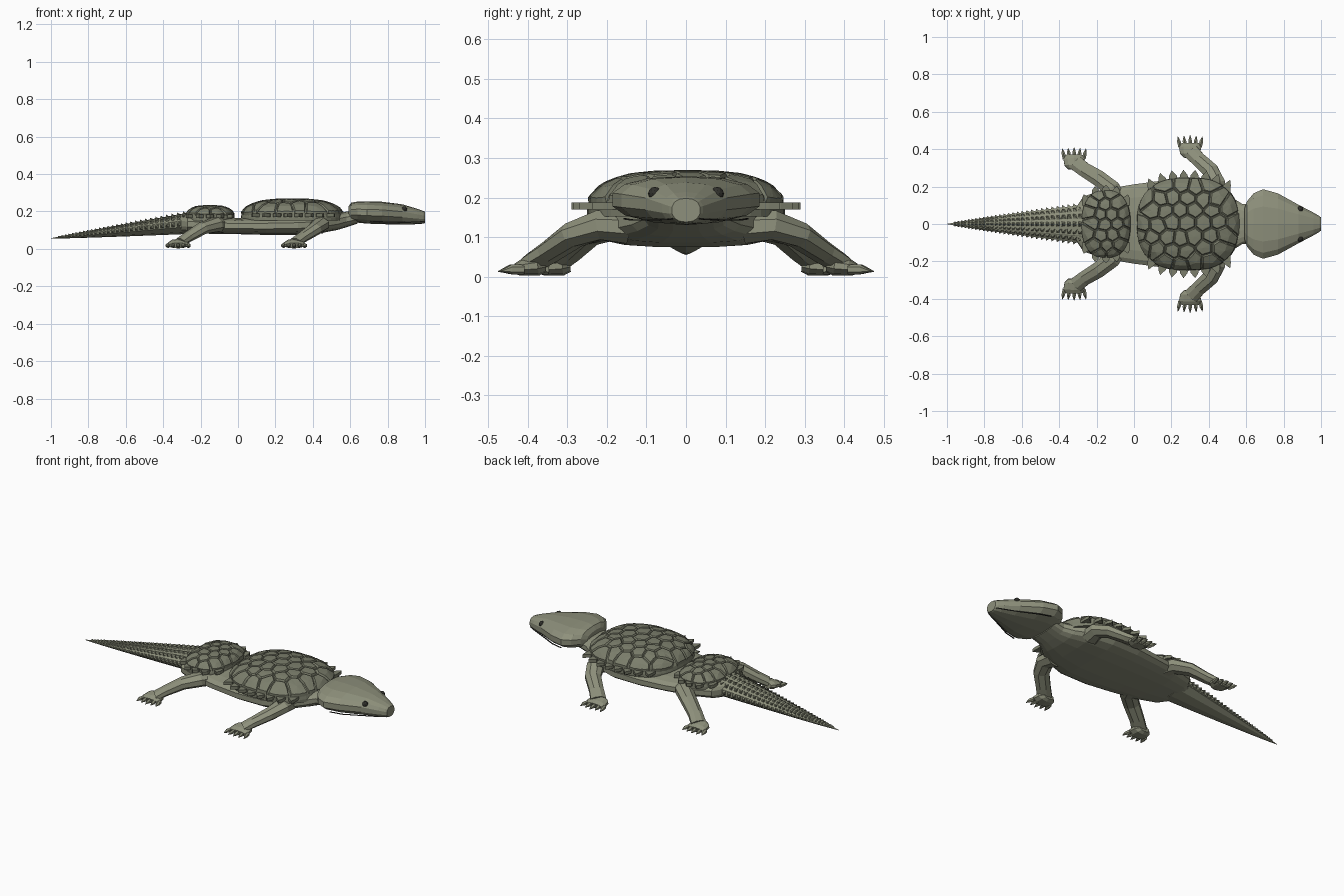
import bpy, bmesh, math, random
from mathutils import Vector as V

if "Cube" in bpy.data.objects:
    bpy.data.objects.remove(bpy.data.objects["Cube"])

random.seed(4)


def mat(name, c):
    m = bpy.data.materials.new(name)
    m.diffuse_color = (*c, 1)
    m.use_nodes = True
    m.node_tree.nodes["Principled BSDF"].inputs["Base Color"].default_value = m.diffuse_color
    return m


SKIN = mat("skin", (0.27, 0.28, 0.20))
SHELL = mat("shell", (0.20, 0.21, 0.15))
DARK = mat("dark", (0.03, 0.03, 0.025))


def finish(bm, name, m):
    bmesh.ops.recalc_face_normals(bm, faces=bm.faces)
    me = bpy.data.meshes.new(name)
    bm.to_mesh(me)
    bm.free()
    me.materials.append(m)
    ob = bpy.data.objects.new(name, me)
    bpy.context.collection.objects.link(ob)
    return ob


def spow(a, e):
    return math.copysign(abs(a) ** e, a)


def loft(bm, rings, n=8, e=1.0):
    """Skin a tube; each ring is (centre, half width, half height)."""
    loops = []
    for i, (c, w, h) in enumerate(rings):
        d = (V(rings[min(i + 1, len(rings) - 1)][0]) - V(rings[max(i - 1, 0)][0])).normalized()
        side = d.cross(V((0, 0, 1))).normalized()
        up = side.cross(d)
        loops.append([bm.verts.new(V(c) + side * w * spow(math.cos(t), e) + up * h * spow(math.sin(t), e))
                      for t in (2 * math.pi * (k + .5) / n for k in range(n))])
    for a, b in zip(loops, loops[1:]):
        for k in range(n):
            bm.faces.new((a[k], a[(k + 1) % n], b[(k + 1) % n], b[k]))
    bm.faces.new(loops[0])
    bm.faces.new(loops[-1])


def along_x(name, secs, n, e):
    """Loft from sections (x, half width, z low, z high)."""
    bm = bmesh.new()
    loft(bm, [((x, 0, 0), w, 1) for x, w, _, _ in secs], n, e)
    bm.verts.ensure_lookup_table()
    for i, (x, w, lo, hi) in enumerate(secs):
        for v in bm.verts[i * n:(i + 1) * n]:
            v.co.z = (lo + hi) / 2 + v.co.z * (hi - lo) / 2
    return finish(bm, name, SKIN)


# Trunk, neck and head
along_x("body", [(-.31, .09, .09, .18), (-.27, .15, .085, .18), (-.15, .19, .08, .172), (0, .215, .078, .165),
                 (.15, .235, .074, .17), (.32, .235, .074, .175), (.45, .20, .085, .18),
                 (.53, .14, .10, .19), (.58, .108, .115, .20), (.64, .105, .135, .20)], 16, .72)
along_x("head", [(.59, .085, .155, .225), (.605, .125, .146, .247), (.64, .168, .14, .253), (.69, .19, .135, .254),
                 (.77, .167, .132, .252), (.88, .105, .130, .238), (.96, .062, .132, .214),
                 (.99, .044, .135, .203), (1.0, .036, .138, .198)], 14, .85)

# Tail with rows of small scutes
def tail_at(x):
    t = (-.26 - x) / .74
    return V((x, 0, .137 - .081 * t)), .108 * (1 - t) ** .9 + .001, .056 * (1 - t) ** .9 + .001


bm = bmesh.new()
loft(bm, [tail_at(-.26 - .74 * k / 8) for k in range(9)], 10)
finish(bm, "tail", SKIN)
bm = bmesh.new()
for ang in (0, 38, 64, 90, 116, 142, 180):
    a = math.radians(ang)
    x = -.27
    while x > -.95:
        c, w, h = tail_at(x)
        step = .016 + .14 * w
        r = .13 * w + .001
        out = V((0, math.cos(a), math.sin(a)))
        tan = V((0, -math.sin(a), math.cos(a)))
        p = c + V((0, w * out.y * .95, h * out.z * .95))
        q = [bm.verts.new(p + V((dx * step, 0, 0)) + tan * r * s - out * r * .3)
             for dx, s in ((0, -1), (0, 1), (-.85, 1), (-.85, -1))]
        tip = bm.verts.new(p + V((-step * .75, 0, 0)) + out * (r * .7 + .001))
        bm.faces.new(q)
        for k in range(4):
            bm.faces.new((q[k], q[(k + 1) % 4], tip))
        x -= step
finish(bm, "tail_scutes", SHELL)


def clip(poly, p, nrm):
    """Keep the part of a 2D convex polygon behind a line."""
    out = []
    for a, b in zip(poly, poly[1:] + poly[:1]):
        da, db = (a - p).dot(nrm), (b - p).dot(nrm)
        if da <= 0:
            out.append(a)
        if da * db < 0:
            out.append(a + (b - a) * (da / (da - db)))
    return out


def shell(name, cx, ax, ay, z0, h, cell, sp_lo, sp_hi, nsp, sp_len):
    ex = 2.5

    def dome(p, lift=0.0):
        r = min(1, (abs(p.x / ax) ** ex + abs(p.y / ay) ** ex) ** (1 / ex))
        g = 1 + lift * .5 / ay * r ** 4
        return V((cx + p.x * g, p.y * g, z0 + h * math.sqrt(1 - r ** 3) + lift))

    rim = [V((ax * spow(math.cos(t), 2 / ex), ay * spow(math.sin(t), 2 / ex)))
           for t in (2 * math.pi * k / 40 for k in range(40))]
    # Smooth dome under the plates
    bm = bmesh.new()
    loops = [[bm.verts.new(dome(p * f) - V((0, 0, .004))) for p in rim] for f in (1, .985, .94, .85, .7, .5, .25)]
    base = [bm.verts.new(dome(p) - V((0, 0, .02))) for p in rim]
    loops.insert(0, base)
    for a, b in zip(loops, loops[1:]):
        for k in range(40):
            bm.faces.new((a[k], a[(k + 1) % 40], b[(k + 1) % 40], b[k]))
    bm.faces.new(loops[-1])
    bm.faces.new(base)
    finish(bm, name, SHELL)
    # Irregular raised plates from jittered cells
    seeds = []
    for j in range(-9, 10):
        for i in range(-9, 10):
            p = V(((i + .5 * (j % 2)) * cell, j * cell * .87))
            p += V((random.uniform(-1, 1), random.uniform(-1, 1))) * cell * .2
            if abs(p.x / ax) ** ex + abs(p.y / ay) ** ex < .93:
                seeds.append(p)
    bm = bmesh.new()
    for s in seeds:
        poly = list(rim)
        for o in seeds:
            if o is not s and (o - s).length < cell * 3:
                poly = clip(poly, (s + o) / 2, o - s)
        if len(poly) < 3:
            continue
        mid = sum(poly, V((0, 0))) / len(poly)
        fine = []
        for a, b in zip(poly, poly[1:] + poly[:1]):
            if (b - a).length > cell * .12:
                fine += [a, (a + b) / 2]
        n = len(fine)
        lo = [bm.verts.new(dome(mid + (p - mid) * .95, -.003)) for p in fine]
        hi = [bm.verts.new(dome(mid + (p - mid) * .82, .006)) for p in fine]
        top = bm.verts.new(dome(mid, .007))
        for k in range(n):
            bm.faces.new((lo[k], lo[(k + 1) % n], hi[(k + 1) % n], hi[k]))
            bm.faces.new((hi[k], hi[(k + 1) % n], top))
    finish(bm, name + "_plates", SHELL)
    # Flat pointed studs along both flanks
    bm = bmesh.new()
    for s in (1, -1):
        for k in range(nsp):
            x = sp_lo + (sp_hi - sp_lo) * k / (nsp - 1)
            y = ay * max(0, 1 - abs((x - cx) / ax) ** ex) ** (1 / ex)
            w = (sp_hi - sp_lo) / (nsp - 1) * .46
            lean = V(((x - cx) * .12, s * sp_len, 0))
            pts = [V((x - w, s * (y - .03), 0)), V((x + w, s * (y - .03), 0)),
                   V((x + w * .8, s * y, 0)) + lean * .3, V((x, s * y, 0)) + lean,
                   V((x - w * .8, s * y, 0)) + lean * .3]
            b = [bm.verts.new(p + V((0, 0, z0 - .002))) for p in pts]
            t = [bm.verts.new(p + V((0, 0, z0 + .016))) for p in pts]
            bm.faces.new(b)
            bm.faces.new(t)
            for i in range(5):
                bm.faces.new((b[i], b[(i + 1) % 5], t[(i + 1) % 5], t[i]))
    finish(bm, name + "_studs", SHELL)


shell("front_shell", .29, .275, .25, .172, .091, .078, .10, .49, 8, .04)
shell("rear_shell", -.15, .132, .18, .168, .06, .06, -.255, -.045, 5, .03)

# Limbs, mirrored left and right: path of (x, y, z, half width, half height)
LIMBS = {"front": ([(.43, .15, .125, .06, .045), (.44, .22, .13, .052, .04), (.41, .285, .105, .046, .034),
                    (.345, .345, .062, .042, .028), (.305, .385, .036, .045, .024)], (.30, .405), .062, .065),
         "hind": ([(-.09, .12, .125, .06, .042), (-.12, .19, .13, .05, .04), (-.19, .245, .11, .046, .034),
                   (-.265, .29, .065, .042, .028), (-.31, .325, .036, .044, .024)], (-.32, .343), .06, .062)}
for nm, (path, (fx, fy), fr, tl) in LIMBS.items():
    for s, sn in ((1, "left"), (-1, "right")):
        bm = bmesh.new()
        loft(bm, [(V((x, y * s, z)), w, h) for x, y, z, w, h in path], 8)
        finish(bm, f"{nm}_leg_{sn}", SKIN)
        bm = bmesh.new()
        loft(bm, [(V((fx, s * (fy + dy), z)), fr * k, h) for dy, z, k, h in
                  ((-.05, .03, .55, .018), (-.03, .028, .9, .026), (.005, .024, 1, .022), (.025, .018, .85, .015))], 10)
        # Toes ending in claws
        for k in range(-2, 3):
            a = math.radians(k * 6)
            b = V((fx + k * fr * .43, s * (fy + .005), .018))
            d = V((math.sin(a), s * math.cos(a), 0))
            reach = tl * (1 - .05 * abs(k))
            loft(bm, [(b, .011, .013), (b + d * reach * .55, .011, .012),
                      (b + d * reach * .75 - V((0, 0, .002)), .007, .007),
                      (b + d * reach - V((0, 0, .005)), .001, .001)], 6)
        finish(bm, f"{nm}_foot_{sn}", SKIN)

# Eyes, nostrils and mouth line
for s, sn in ((1, "left"), (-1, "right")):
    for nm, pos, r in (("eye", (.888, .079, .21), .017), ("nostril", (.965, .036, .198), .004)):
        bm = bmesh.new()
        bmesh.ops.create_icosphere(bm, subdivisions=2, radius=r)
        bmesh.ops.translate(bm, verts=bm.verts, vec=(pos[0], pos[1] * s, pos[2]))
        finish(bm, f"{nm}_{sn}", DARK)
    bm = bmesh.new()
    loft(bm, [(V((x, y * s, z)), .004, .0025) for x, y, z in
              ((.995, .033, .147), (.96, .05, .145), (.88, .086, .143), (.78, .135, .143), (.71, .155, .146))], 4)
    finish(bm, f"mouth_{sn}", DARK)
